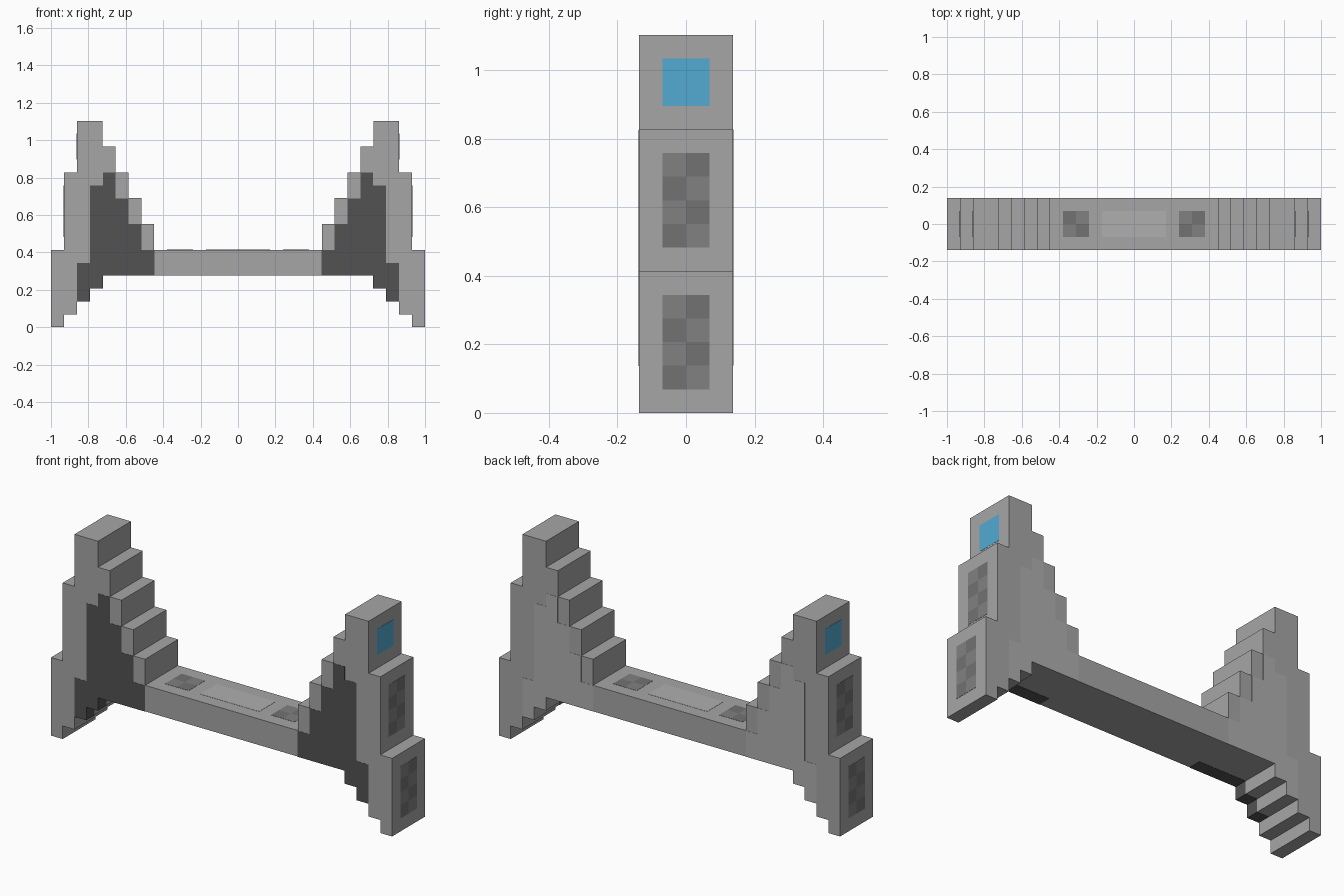
import bpy, bmesh

if "Cube" in bpy.data.objects:
    bpy.data.objects.remove(bpy.data.objects["Cube"])

U = 2 / 29      # one block unit
E = 0.015       # hairline lift of painted panels, in block units


def material(name, r, g, b):
    m = bpy.data.materials.new(name)
    m.diffuse_color = (r, g, b, 1)
    m.use_nodes = True
    m.node_tree.nodes["Principled BSDF"].inputs["Base Color"].default_value = m.diffuse_color
    return m


GREY = material("grey", 0.38, 0.38, 0.38)
PALE = material("pale_grey", 0.43, 0.43, 0.43)
DARK = material("dark_grey", 0.085, 0.085, 0.085)
TILE_A = material("tile_dark", 0.17, 0.17, 0.17)
TILE_B = material("tile_light", 0.22, 0.22, 0.22)
BLUE = material("blue", 0.085, 0.40, 0.65)


def finish(name, bm, mat):
    bmesh.ops.recalc_face_normals(bm, faces=bm.faces)
    me = bpy.data.meshes.new(name)
    bm.to_mesh(me)
    bm.free()
    ob = bpy.data.objects.new(name, me)
    me.materials.append(mat)
    bpy.context.collection.objects.link(ob)
    return ob


def stepped(name, cols, y0, y1, mat, shift=0):
    """Extrude a stepped outline made of columns (x0, x1, bottom, top)."""
    pts = []
    for a, b, lo, hi in cols:
        pts += [(a, lo), (b, lo)]
    for a, b, lo, hi in reversed(cols):
        pts += [(b, hi), (a, hi)]
    # drop repeated and collinear points
    pts = [p for i, p in enumerate(pts) if p != pts[i - 1]]
    n = len(pts)
    pts = [p for i, p in enumerate(pts)
           if not any(pts[i - 1][k] == p[k] == pts[(i + 1) % n][k] for k in (0, 1))]
    bm = bmesh.new()
    face = bm.faces.new([bm.verts.new(((x - shift) * U, y0 * U, (z - shift) * U)) for x, z in pts])
    res = bmesh.ops.extrude_face_region(bm, geom=[face])
    verts = [v for v in res["geom"] if isinstance(v, bmesh.types.BMVert)]
    bmesh.ops.translate(bm, verts=verts, vec=(0, (y1 - y0) * U, 0))
    return finish(name, bm, mat)


def box(name, x, y, z, mat):
    bm = bmesh.new()
    bmesh.ops.create_cube(bm, size=1)
    for v in bm.verts:
        v.co = [(r[0] + (c + 0.5) * (r[1] - r[0])) * U for c, r in zip(v.co, (x, y, z))]
    return finish(name, bm, mat)


def mirrored(ob):
    ob.modifiers.new("mirror", "MIRROR").use_axis[0] = True


# Body: deck joined to two stepped towers
spans = [(4, 8), (4, 10), (4, 12), (4, 14), (3, 16), (2, 16), (1, 12), (0, 6)]
tower = [(6.5 + i, 7.5 + i, lo, hi) for i, (lo, hi) in enumerate(spans)]
left = [(-b, -a, lo, hi) for a, b, lo, hi in reversed(tower)]
stepped("body", left + [(-6.5, 6.5, 4, 6)] + tower, -2, 2, GREY)

# Tower panels: dark at the front, pale at the back
spans = [(4, 6), (4, 8), (4, 10), (4, 12), (3, 11), (2, 5)]
panel = [(6.5 + i, 7.5 + i, lo, hi) for i, (lo, hi) in enumerate(spans)]
mirrored(stepped("front_panel", panel, -2 - E, -1, DARK, E))
mirrored(stepped("back_panel", panel, 1.9, 2 + E, PALE))

# Chequered vents and blue window on the outer ends
for x, z0 in ((14.5, 1), (13.5, 7)):
    for i in range(4):
        for j in range(2):
            mirrored(box("side_vent_tile", (x - 0.1, x + E), (j - 1, j),
                         (z0 + i, z0 + i + 1), TILE_A if (i + j) % 2 == 0 else TILE_B))
mirrored(box("side_window", (12.4, 12.5 + E), (-1, 1), (13, 15), BLUE))

# Chequered pads and pale centre strip on the deck
for i in range(2):
    for j in range(2):
        mirrored(box("deck_pad_tile", (3.5 + i, 4.5 + i), (j - 1, j), (5.9, 6 + E),
                     TILE_A if (i + j) % 2 == 0 else TILE_B))
box("deck_strip", (-2.5, 2.5), (-1, 1), (5.9, 6 + E), PALE)
